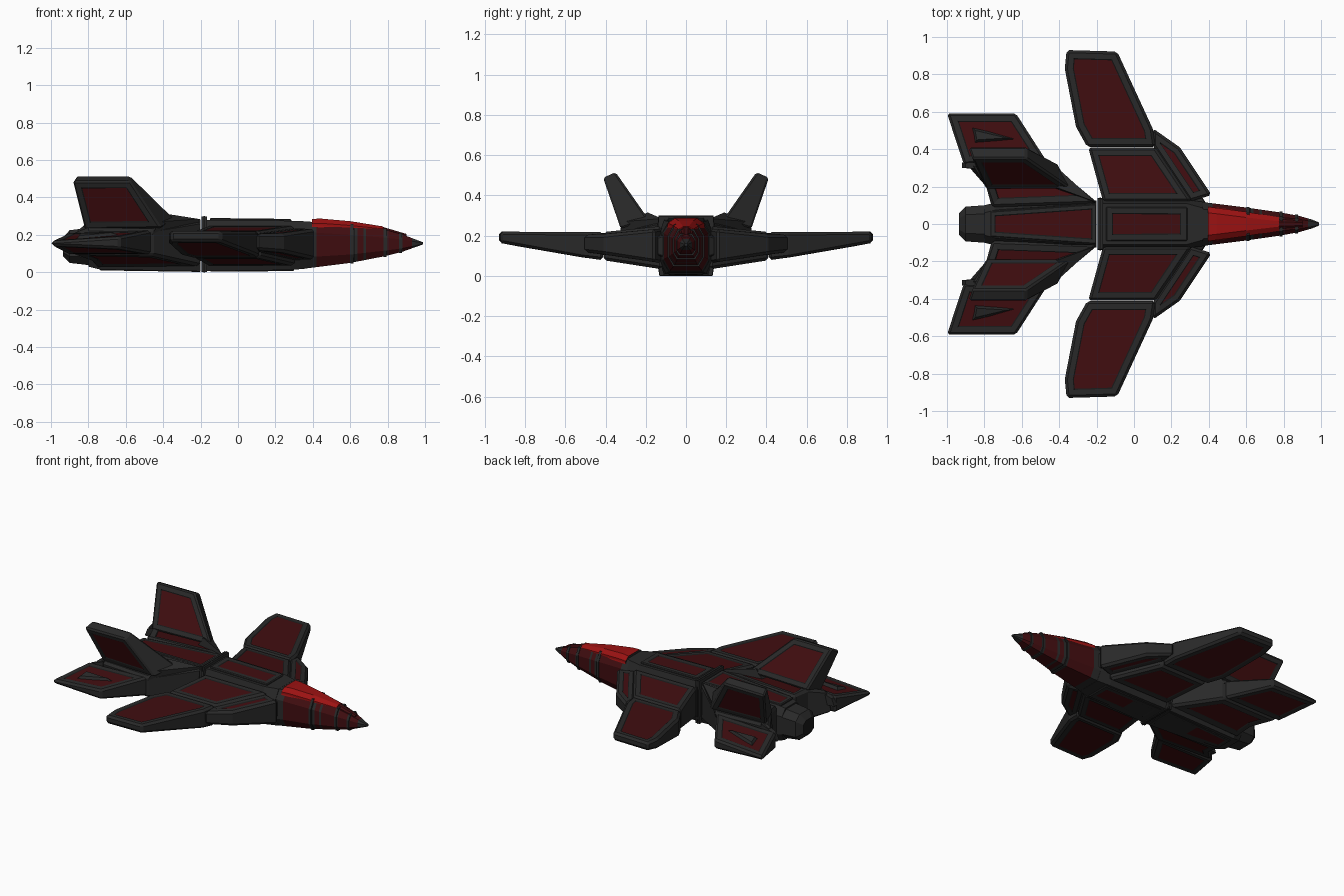
import bpy, bmesh
from mathutils import Vector

if "Cube" in bpy.data.objects:
    bpy.data.objects.remove(bpy.data.objects["Cube"])

def material(name, r, g, b):
    m = bpy.data.materials.new(name)
    m.diffuse_color = (r, g, b, 1)
    m.use_nodes = True
    m.node_tree.nodes["Principled BSDF"].inputs["Base Color"].default_value = m.diffuse_color
    return m

MATS = [material("dark_grey", .022, .022, .022), material("groove_black", .009, .009, .009),
        material("dark_red", .052, .004, .005), material("bright_red", .33, .006, .006)]
GREY, BLACK, RED, BRIGHT = range(4)

def finish(name, bm, mirror=False):
    me = bpy.data.meshes.new(name)
    bm.to_mesh(me)
    bm.free()
    for m in MATS:
        me.materials.append(m)
    ob = bpy.data.objects.new(name, me)
    bpy.context.collection.objects.link(ob)
    if mirror:
        mod = ob.modifiers.new("mirror", 'MIRROR')
        mod.use_axis = (False, True, False)
        mod.use_mirror_merge = False
    return ob

def bridge(bm, rings):
    vs = [[bm.verts.new(p) for p in r] for r in rings]
    n = len(vs[0])
    faces = [bm.faces.new(vs[0]), bm.faces.new(vs[-1])]
    for a, b in zip(vs, vs[1:]):
        for i in range(n):
            faces.append(bm.faces.new((a[i], a[(i + 1) % n], b[(i + 1) % n], b[i])))
    bmesh.ops.recalc_face_normals(bm, faces=bm.faces)

def panelled(name, ring_a, ring_b, axis=(0, 0, 1), frame=.03, bevel=.014, min_area=.01,
             mirror=True, inner=RED):
    """Chamfered slab whose large faces along axis get a frame, groove and coloured panel."""
    bm = bmesh.new()
    bridge(bm, [ring_a, ring_b])
    if bevel:
        edges = [e for e in bm.edges if e.calc_face_angle(0) > .5]
        bmesh.ops.bevel(bm, geom=edges, offset=bevel, segments=1, profile=.5,
                        affect='EDGES', clamp_overlap=True)
    bm.normal_update()
    ax = Vector(axis).normalized()
    big = [f for f in bm.faces if f.calc_area() > min_area and abs(f.normal.dot(ax)) > .75]
    if big:
        bmesh.ops.inset_individual(bm, faces=big, thickness=frame, use_even_offset=True)
        for f in big:
            f.material_index = BLACK
        bmesh.ops.inset_individual(bm, faces=big, thickness=.006, depth=-.004, use_even_offset=True)
        for f in big:
            f.material_index = inner
    return finish(name, bm, mirror)

def loft(name, secs, rule=lambda c: GREY):
    """Octagonal hull through sections (x, top/mid/bottom half width, four heights)."""
    rings = []
    for x, wt, wm, wb, zt, zu, zl, zb in secs:
        half = [(wt, zt), (wm, zu), (wm, zl), (wb, zb)]
        rings.append([(x, y, z) for y, z in half] + [(x, -y, z) for y, z in reversed(half)])
    bm = bmesh.new()
    bridge(bm, rings)
    for f in bm.faces:
        f.material_index = rule(f.calc_center_median())
    return finish(name, bm)

def lerp_table(table, t):
    for a, b in zip(table, table[1:]):
        if t <= b[0]:
            k = (t - a[0]) / (b[0] - a[0])
            return [p + (q - p) * k for p, q in zip(a[1:], b[1:])]
    return list(table[-1][1:])

# fuselage: rear, middle, collar between them
loft("rear_fuselage", [(-.80, .06, .10, .07, .245, .20, .08, .03),
                       (-.74, .075, .115, .085, .262, .21, .07, .015),
                       (-.20, .11, .125, .11, .28, .22, .07, .005)])
loft("mid_fuselage", [(-.17, .11, .13, .11, .28, .22, .07, .006),
                      (.28, .11, .13, .10, .275, .22, .07, .012),
                      (.37, .085, .118, .085, .272, .215, .08, .02)])
loft("fuselage_collar", [(-.195, .135, .14, .13, .298, .24, .06, .002),
                         (-.165, .135, .14, .13, .298, .24, .06, .002)])
loft("collar_groove", [(-.184, .137, .142, .132, .3, .24, .06, .0),
                       (-.176, .137, .142, .132, .3, .24, .06, .0)], lambda c: BLACK)

# nose with red panels and grey bands
NOSE = [(.36, .08, .118, .085, .272, .215, .08, .02), (.60, .055, .088, .06, .255, .2, .095, .05),
        (.78, .036, .062, .042, .23, .185, .115, .085), (.88, .026, .044, .03, .202, .175, .128, .11),
        (.95, .014, .024, .016, .175, .163, .142, .135), (.99, .005, .008, .005, .16, .158, .152, .149)]
cuts = [.36, .42, .60, .615, .625, .64, .67, .685, .78, .785, .80, .86, .865, .88, .93, .95, .99]
reds = [(.42, .60), (.64, .67), (.685, .78), (.80, .86), (.88, .93)]
blacks = [(.615, .625), (.78, .785), (.86, .865)]

def nose_rule(c):
    if any(a < c.x < b for a, b in reds):
        return RED
    return BLACK if any(a < c.x < b for a, b in blacks) else GREY

loft("nose", [[x] + lerp_table(NOSE, x) for x in cuts], nose_rule)

# raised nose rings
for i, x in enumerate((.61, .785, .87)):
    wt, wm, wb, zt, zu, zl, zb = lerp_table(NOSE, x)
    e = .005
    loft(f"nose_ring_{i}", [(x + d, wt + e, wm + e, wb + e, zt + e, zu, zl, zb - e) for d in (-.008, .008)])

# cockpit canopy
loft("canopy", [(.395, .06, .092, .095, .285, .262, .25, .24),
                (.44, .055, .086, .09, .287, .262, .25, .235),
                (.60, .035, .065, .07, .273, .25, .235, .22),
                (.775, .014, .036, .04, .245, .232, .22, .2)],
     lambda c: BRIGHT if c.x > .40 else GREY)
loft("canopy_nose_strip", [(.775, .012, .026, .03, .242, .232, .22, .2),
                           (.9, .008, .016, .018, .205, .198, .19, .18)], lambda c: RED)

# engine nozzle
loft("nozzle", [(-.935, .03, .058, .03, .185, .165, .105, .085), (-.90, .05, .093, .05, .225, .19, .085, .05),
                (-.77, .055, .102, .055, .24, .2, .08, .035)],
     lambda c: BLACK if c.x < -.93 else GREY)

# spine and belly panels
def deck(name, x0, x1, w0, w1, z0, z1, h, frame):
    plan = [(x0, -w0, z0), (x1, -w1, z1), (x1, w1, z1), (x0, w0, z0)]
    panelled(name, plan, [(x, y, z + h) for x, y, z in plan], frame=frame, bevel=.005, mirror=False)

deck("mid_spine_panel", -.15, .285, .092, .09, .27, .265, .02, .028)
deck("rear_spine_panel", -.77, -.2, .068, .108, .245, .265, .02, .018)
deck("mid_belly_panel", -.15, .30, .09, .085, .004, .006, .02, .025)
deck("rear_belly_panel", -.74, -.2, .06, .1, .01, .002, .02, .018)

# main wings: inner panel, outer panel, leading strake
WING = [(.10, .03, .25), (.41, .078, .218), (.59, .098, .217), (.93, .165, .22)]

def wing(name, plan, frame, shrink=0):
    lo, hi = [], []
    for x, y in plan:
        a, b = lerp_table(WING, y)
        lo.append((x, y, a + shrink))
        hi.append((x, y, b - shrink * .4))
    panelled(name, lo, hi, frame=frame)

wing("inner_wing", [(-.165, .12), (.31, .12), (.115, .41), (-.245, .41)], .026)
wing("outer_wing", [(-.25, .412), (.115, .412), (.10, .51), (-.09, .922), (-.36, .93), (-.37, .83), (-.31, .52)], .028)
wing("wing_strake", [(.415, .155), (.30, .12), (.10, .42), (.10, .512), (.245, .41)], .024, .03)

# side intake boxes beside the cockpit rear
panelled("intake", [(.18, .10, .07), (.18, .20, .09), (.18, .20, .20), (.18, .10, .23)],
         [(.40, .09, .09), (.36, .15, .11), (.36, .15, .19), (.40, .09, .21)],
         axis=(.3, 1, 0), frame=.018, bevel=.006)

# tail shoulders, stabilisers and canted fins
panelled("tail_shoulder", [(-.19, .11, .03), (-.46, .335, .09), (-.90, .32, .10), (-.79, .20, .06), (-.76, .09, .025)],
         [(-.19, .11, .275), (-.46, .335, .23), (-.86, .32, .235), (-.79, .20, .27), (-.76, .09, .262)], frame=.03)
panelled("stabiliser", [(-.46, .325, .095), (-.632, .592, .125), (-1.0, .592, .142), (-.91, .32, .095)],
         [(-.46, .325, .225), (-.632, .592, .19), (-1.0, .592, .166), (-.91, .32, .21)], frame=.028)
panelled("tail_fin", [(-.79, .185, .27), (-.33, .185, .28), (-.575, .35, .515), (-.865, .35, .515)],
         [(-.82, .30, .23), (-.41, .325, .235), (-.575, .412, .488), (-.885, .412, .485)],
         axis=(0, .8, -.55), frame=.026, bevel=.01)

# fin root fairing, running forward to the collar
panelled("fin_fairing", [(-.20, .10, .24), (-.46, .335, .20), (-.46, .20, .22)],
         [(-.21, .12, .285), (-.42, .31, .27), (-.40, .19, .315)], bevel=0, min_area=9)

# pointed pods on the stabilisers and small actuators at their roots
panelled("stabiliser_pod", [(-.88, .53, .16), (-.61, .45, .19), (-.86, .42, .17)],
         [(-.85, .50, .195), (-.68, .46, .212), (-.84, .45, .21)], bevel=0, min_area=9)
panelled("tail_actuator", [(-.92, .30, .15), (-.80, .29, .15), (-.80, .325, .15), (-.92, .33, .15)],
         [(-.90, .30, .20), (-.80, .29, .24), (-.80, .325, .24), (-.90, .33, .20)], bevel=0, min_area=9)
